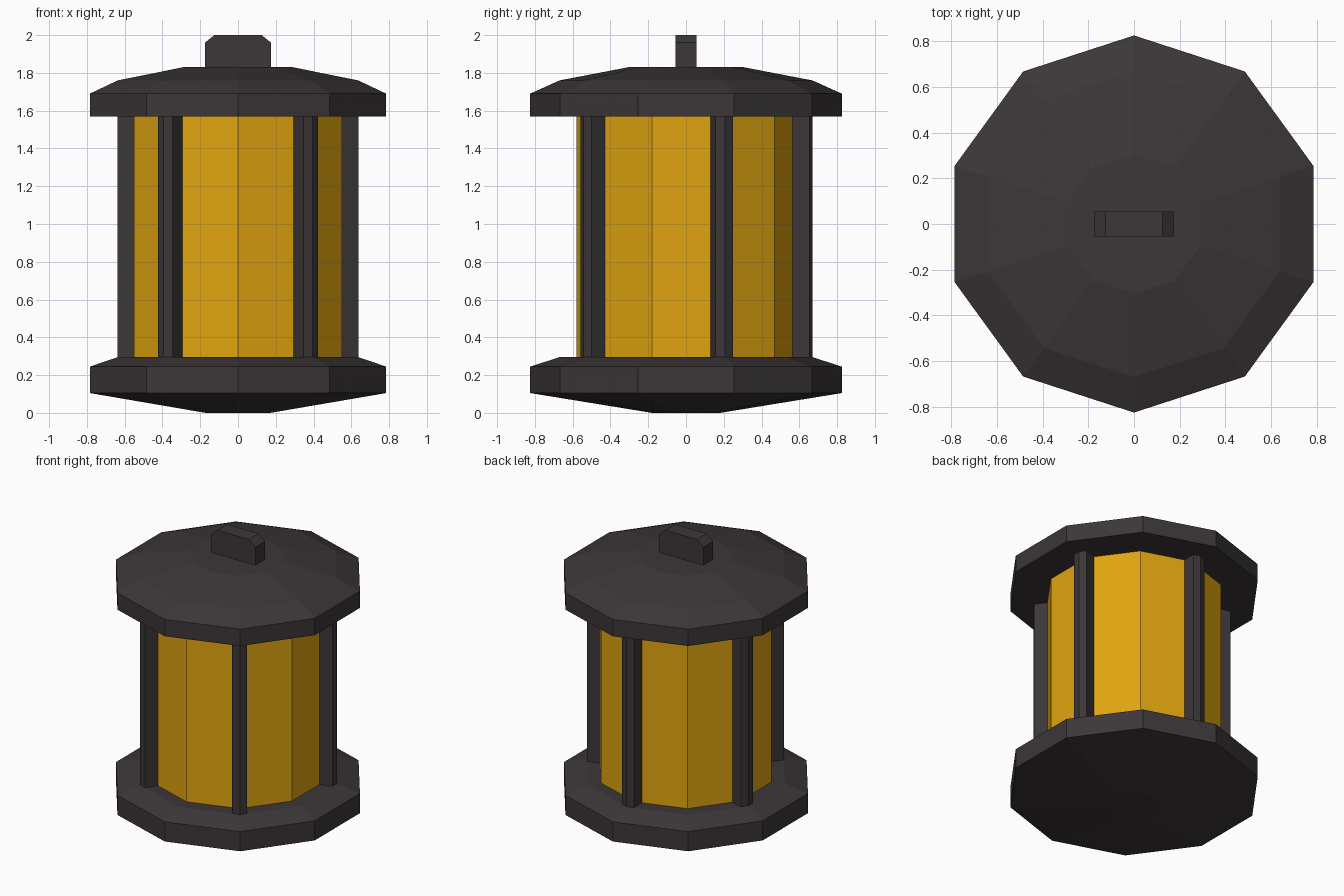
import bpy
from math import sin, cos, tan, pi, radians

if "Cube" in bpy.data.objects:
    bpy.data.objects.remove(bpy.data.objects["Cube"])

SIDES = 10


def material(name, color):
    mat = bpy.data.materials.new(name)
    mat.diffuse_color = color
    mat.use_nodes = True
    mat.node_tree.nodes["Principled BSDF"].inputs["Base Color"].default_value = mat.diffuse_color
    return mat


dark_metal = material("dark_metal", (0.045, 0.037, 0.040, 1))
amber_glass = material("amber_glass", (0.74, 0.37, 0.005, 1))


def add_mesh(name, verts, faces, mat):
    mesh = bpy.data.meshes.new(name)
    mesh.from_pydata(verts, [], faces)
    mesh.materials.append(mat)
    obj = bpy.data.objects.new(name, mesh)
    bpy.context.collection.objects.link(obj)
    return obj


def loft(name, rings, mat):
    """Closed solid through equal-sized, counter-clockwise rings, bottom to top."""
    n = len(rings[0])
    verts = [p for ring in rings for p in ring]
    faces = [tuple(reversed(range(n))), tuple(range(len(verts) - n, len(verts)))]
    for k in range(len(rings) - 1):
        for i in range(n):
            j = (i + 1) % n
            faces.append((k * n + i, k * n + j, (k + 1) * n + j, (k + 1) * n + i))
    return add_mesh(name, verts, faces, mat)


def decagon(r, z):
    return [(r * cos(pi / 2 + 2 * pi * i / SIDES),
             r * sin(pi / 2 + 2 * pi * i / SIDES), z) for i in range(SIDES)]


def lathe(name, profile, mat):
    return loft(name, [decagon(r, z) for r, z in profile], mat)


# Base, glass body and lid
lathe("base", [(0.18, 0), (0.825, 0.105), (0.825, 0.245), (0.67, 0.295)], dark_metal)
lathe("glass", [(0.58, 0.29), (0.58, 1.575)], amber_glass)
lathe("lid", [(0.825, 1.57), (0.825, 1.69), (0.67, 1.76), (0.305, 1.83)], dark_metal)

# Five posts on alternate corners, with a ridged outer face
w, outer, inner = 0.048, 0.67, 0.55
shoulder = outer - w * tan(pi / SIDES)
section = [(inner, -w), (shoulder, -w), (outer, 0), (shoulder, w), (inner, w)]
for k in range(5):
    a = radians(90 + 72 * k)
    ring = [(r * cos(a) - t * sin(a), r * sin(a) + t * cos(a)) for r, t in section]
    loft(f"post_{k + 1}", [[(x, y, z) for x, y in ring] for z in (0.29, 1.575)], dark_metal)

# Handle block with chamfered top corners
outline = [(-0.175, 1.82), (0.175, 1.82), (0.175, 1.96),
           (0.125, 2.0), (-0.125, 2.0), (-0.175, 1.96)]
loft("handle", [[(x, y, z) for x, z in outline] for y in (0.055, -0.055)], dark_metal)
